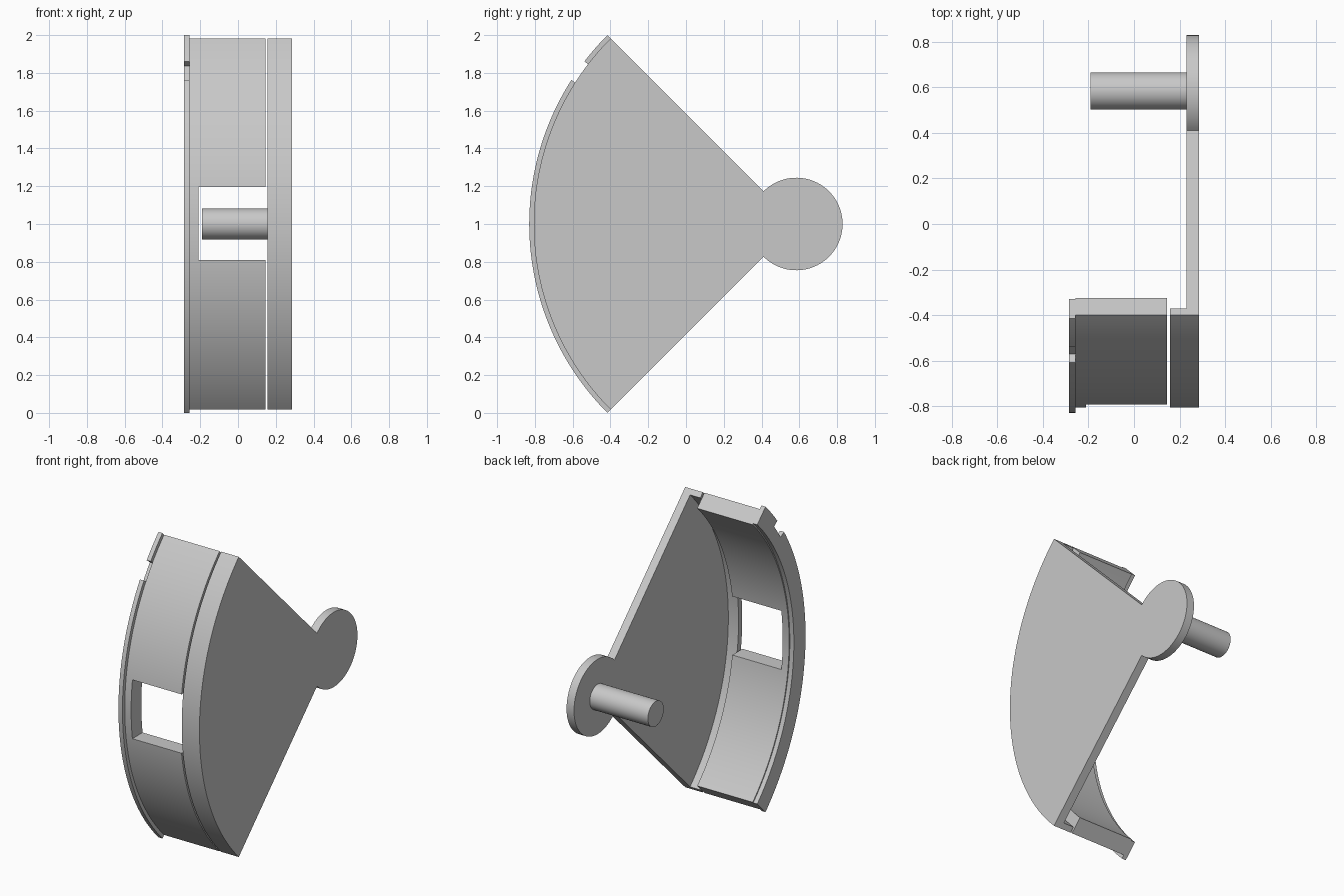
import bpy
import bmesh
from math import sin, cos, asin, radians, pi

cube = bpy.data.objects.get("Cube")
if cube:
    bpy.data.objects.remove(cube, do_unlink=True)

# One plain grey for everything
GREY = (0.58, 0.58, 0.58, 1.0)
grey = bpy.data.materials.new("plain grey")
grey.use_nodes = True
grey.diffuse_color = GREY
grey.node_tree.nodes["Principled BSDF"].inputs["Base Color"].default_value = GREY

# Pivot axis and main radii
PIVOT_Y, PIVOT_Z = 0.584, 1.0
FACE_R, RIM_R = 1.39, 1.414
HALF = 45


def arc(radius, start, end, steps=64):
    """Points around the pivot; angle 0 faces the front, positive goes up."""
    angles = [radians(start + (end - start) * i / steps) for i in range(steps + 1)]
    return [(PIVOT_Y - radius * cos(a), PIVOT_Z + radius * sin(a)) for a in angles]


def extrude(name, outline, x0, x1):
    """Extrude a side outline between two x positions."""
    bm = bmesh.new()
    face = bm.faces.new([bm.verts.new((x0, y, z)) for y, z in outline])
    moved = bmesh.ops.extrude_face_region(bm, geom=[face])["geom"]
    verts = [v for v in moved if isinstance(v, bmesh.types.BMVert)]
    bmesh.ops.translate(bm, vec=(x1 - x0, 0, 0), verts=verts)
    bmesh.ops.recalc_face_normals(bm, faces=bm.faces[:])
    mesh = bpy.data.meshes.new(name)
    bm.to_mesh(mesh)
    bm.free()
    mesh.materials.append(grey)
    obj = bpy.data.objects.new(name, mesh)
    bpy.context.collection.objects.link(obj)
    return obj


def smooth(obj):
    bpy.ops.object.select_all(action="DESELECT")
    obj.select_set(True)
    bpy.context.view_layer.objects.active = obj
    bpy.ops.object.shade_smooth_by_angle(angle=radians(30))


def band(outer, inner):
    return arc(outer, -HALF, HALF) + arc(inner, HALF, -HALF)


# Side plate: sector joined to the round hub
plate = extrude("side_plate",
                arc(FACE_R, -HALF, HALF) + arc(0.245, HALF, 360 - HALF), 0.231, 0.285)

# Narrow lip along the curved edge of the plate
lip = extrude("plate_lip", band(FACE_R, 1.352), 0.157, 0.231)

# Pivot pin
pin = extrude("pivot_pin", arc(0.082, 0, 360, 48)[:-1], -0.19, 0.231)

# Curved wall with a straight-sided window open towards the plate
wall = extrude("curved_wall", band(FACE_R, 1.285), -0.256, 0.146)
cutter = extrude("window_cutter",
                 [(-1.0, 0.81), (-0.5, 0.81), (-0.5, 1.195), (-1.0, 1.195)], -0.21, 0.3)
cutter.hide_render = True
cut = wall.modifiers.new("window", "BOOLEAN")
cut.operation = "DIFFERENCE"
cut.solver = "EXACT"
cut.object = cutter
bpy.context.view_layer.objects.active = wall
bpy.ops.object.modifier_apply(modifier=cut.name)
bpy.data.objects.remove(cutter, do_unlink=True)

# Outer rim with a small notch near the top
NOTCH_LOW, NOTCH_HIGH = 32.6, 37.5
rim = extrude("outer_rim",
              arc(RIM_R, -HALF, NOTCH_LOW)
              + arc(1.372, NOTCH_LOW, NOTCH_HIGH, 6)
              + arc(RIM_R, NOTCH_HIGH, HALF, 8)
              + arc(1.293, HALF, -HALF), -0.285, -0.256)

for part in (plate, lip, pin, wall, rim):
    smooth(part)
